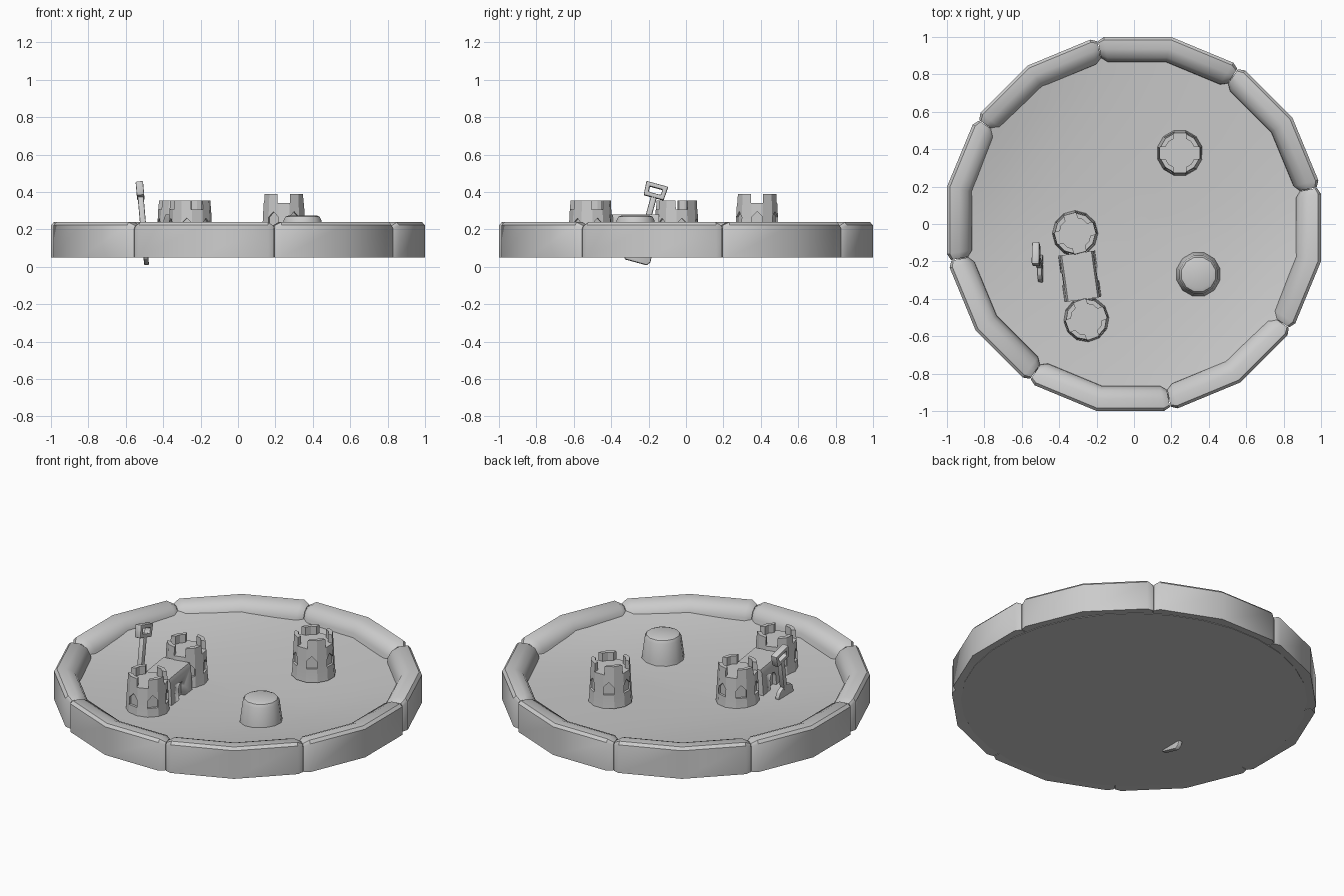
import bpy, bmesh, math
from mathutils import Matrix, Vector, Euler

cube = bpy.data.objects.get("Cube")
if cube:
    bpy.data.objects.remove(cube, do_unlink=True)

grey = bpy.data.materials.new("plain grey")
grey.use_nodes = True
tone = (0.6, 0.6, 0.6, 1)
grey.diffuse_color = tone
grey.node_tree.nodes["Principled BSDF"].inputs["Base Color"].default_value = tone


def finish(name, bm, matrix=None, angle=35, bevel=0):
    """Turn a bmesh into a smooth-by-angle object."""
    bmesh.ops.recalc_face_normals(bm, faces=bm.faces)
    if bevel:
        bmesh.ops.bevel(bm, geom=bm.edges[:], offset=bevel, segments=2,
                        affect='EDGES', profile=0.5)
    if matrix:
        bm.transform(matrix)
    mesh = bpy.data.meshes.new(name)
    bm.to_mesh(mesh)
    bm.free()
    mesh.materials.append(grey)
    obj = bpy.data.objects.new(name, mesh)
    bpy.context.collection.objects.link(obj)
    bpy.ops.object.select_all(action='DESELECT')
    obj.select_set(True)
    bpy.context.view_layer.objects.active = obj
    bpy.ops.object.shade_smooth_by_angle(angle=math.radians(angle))
    return obj


def bridge(bm, loops, closed_loops=True):
    """Skin a list of vertex loops."""
    for a, b in zip(loops, loops[1:]):
        n = len(a)
        for i in range(n if closed_loops else n - 1):
            j = (i + 1) % n
            bm.faces.new((a[i], a[j], b[j], b[i]))


def lathe(profile, sides):
    """Capped solid of revolution from (radius, height) pairs."""
    bm = bmesh.new()
    loops = []
    for r, z in profile:
        loops.append([bm.verts.new((r * math.cos(t), r * math.sin(t), z))
                      for t in (math.tau * (i + 0.5) / sides for i in range(sides))])
    bridge(bm, loops)
    bm.faces.new(loops[0])
    bm.faces.new(loops[-1])
    return bm


def prism(outline, depth):
    """Extrude a (y, z) outline along x, centred."""
    bm = bmesh.new()
    loops = [[bm.verts.new((x, y, z)) for y, z in outline] for x in (-depth / 2, depth / 2)]
    bridge(bm, loops)
    for loop in loops:
        bm.faces.new(loop)
    return bm


def cut(obj, cutter):
    """Subtract a cutter, bake the result and drop the cutter."""
    cutter.hide_render = True
    mod = obj.modifiers.new("cut", 'BOOLEAN')
    mod.object, mod.operation, mod.solver = cutter, 'DIFFERENCE', 'EXACT'
    bpy.context.view_layer.objects.active = obj
    bpy.ops.object.modifier_apply(modifier=mod.name)
    bpy.data.objects.remove(cutter, do_unlink=True)


def place(x, y, z, turn=0):
    return Matrix.Translation((x, y, z)) @ Matrix.Rotation(math.radians(turn), 4, 'Z')


# Padded rim: eight bent cushions, pinched at both ends
RIM = [(1, .05), (1, .222), (.985, .238), (.935, .24), (.89, .22), (.867, .18), (.86, .06)]
for k in range(8):
    bm = bmesh.new()
    loops = []
    for off, pinch in ((-22.4, 1), (-20.4, 0), (0, 0), (20.4, 0), (22.4, 1)):
        facet = 11.25 if off >= 0 else -11.25
        t = math.radians(33.75 + 45 * k + off)
        stretch = 1 / math.cos(math.radians(off - facet))
        loop = []
        for a, z in RIM:
            if pinch:
                a = .93 + (a - .93) * .68
                z = .05 + (z - .05) * .9
            loop.append(bm.verts.new((a * stretch * math.cos(t), a * stretch * math.sin(t), z)))
        loops.append(loop)
    bridge(bm, loops)
    bm.faces.new(loops[0])
    bm.faces.new(loops[-1])
    finish(f"rim_cushion_{k + 1}", bm, angle=40)


# Uneven sand bed with a flat underside
def sand_height(x, y):
    r2 = x * x + y * y
    along = .83 * x - .55 * y
    return .118 + .04 * r2 + .07 * along ** 4 + .02 * max(0, y) * (1 - r2)


bm = bmesh.new()
SIDES = 32
loops = []
for r in (.96, .93, .8, .65, .5, .35, .2, .08):
    ring = []
    for i in range(SIDES):
        t = math.tau * (i + .5) / SIDES
        x, y = r * math.cos(t), r * math.sin(t)
        ring.append(bm.verts.new((x, y, .05 if r > .95 else sand_height(x, y))))
    loops.append(ring)
bridge(bm, loops)
bm.faces.new(loops[0])
bm.faces.new(loops[-1])
finish("sand_bed", bm, angle=40)


# Sand towers with battlements and recessed pointed windows
def tower(name, x, y, top, turn):
    at = place(x, y, top - .25, turn)
    obj = finish(name, lathe([(.124, 0), (.12, .04), (.109, .25)], 12), at)
    cut(obj, finish("cutter", lathe([(.085, .2), (.085, .3)], 12), at))
    for i in range(2):
        gap = prism([(-.033, .2), (.033, .2), (.033, .3), (-.033, .3)], .4)
        cut(obj, finish("cutter", gap, at @ Matrix.Rotation(i * math.pi / 2, 4, 'Z')))
    for i in range(6):
        window = prism([(-.03, .08), (.03, .08), (.03, .125), (0, .155), (-.03, .125)], .05)
        spin = Matrix.Rotation(i * math.pi / 3, 4, 'Z') @ Matrix.Translation((.125, 0, 0))
        cut(obj, finish("cutter", window, at @ spin))
    bpy.ops.object.select_all(action='DESELECT')
    obj.select_set(True)
    bpy.ops.object.shade_smooth_by_angle(angle=math.radians(28))


tower("back_tower", .245, .38, .39, 0)
tower("middle_tower", -.315, -.05, .355, 15)
tower("front_tower", -.255, -.51, .355, 20)

# Sand wall joining two towers, with an arched doorway on each face
at = place(-.29, -.28, .1, 8)
bm = bmesh.new()
loops = []
for half, z in ((.1, 0), (.09, .16), (.08, .18)):
    loops.append([bm.verts.new((sx * half, sy * .125, z))
                  for sx, sy in ((-1, -1), (1, -1), (1, 1), (-1, 1))])
bridge(bm, loops)
bm.faces.new(loops[0])
bm.faces.new(loops[-1])
wall = finish("joining_wall", bm, at)
arch = [(-.035, -.02), (.035, -.02)]
arch += [(.035 * math.cos(t), .08 + .035 * math.sin(t))
         for t in (math.pi * i / 6 for i in range(7))]
for side in (-1, 1):
    cut(wall, finish("cutter", prism(arch, .05),
                     at @ Matrix.Translation((side * .1, 0, 0))))

# Plain bucket-shaped sand mound
finish("sand_mound", lathe([(.122, 0), (.118, .03), (.104, .135), (.094, .153),
                            (.075, .16)], 12), place(.345, -.27, .115), angle=40)

# Spade stuck in the sand: blade, shaft and open grip
lean = Matrix.Translation((-.49, -.268, .024)) @ \
    Euler((math.radians(-15.3), math.radians(-5), 0)).to_matrix().to_4x4()
blade = [(-.06, 0), (.06, 0), (.075, .02), (.068, .14), (.05, .165),
         (.014, .18), (-.014, .18), (-.05, .165), (-.068, .14), (-.075, .02)]
finish("spade_blade", prism(blade, .026), lean, bevel=.005)
shaft = [(-.016, .16), (.016, .16), (.016, .37), (-.016, .37)]
finish("spade_shaft", prism(shaft, .032), lean, bevel=.006)
bm = bmesh.new()
frame = []
for x, s in ((-.02, 1), (.02, 1), (.02, .5), (-.02, .5), (-.02, 1)):
    hw, hh = (.06, .038) if s == 1 else (.036, .015)
    if len(frame) == 4:
        frame.append(frame[0])
    else:
        frame.append([bm.verts.new((x, sy * hw * (1 if sz > 0 else .92), .397 + sz * hh))
                      for sy, sz in ((-1, -1), (1, -1), (1, 1), (-1, 1))])
bridge(bm, frame)
finish("spade_grip", bm, lean, bevel=.005)
